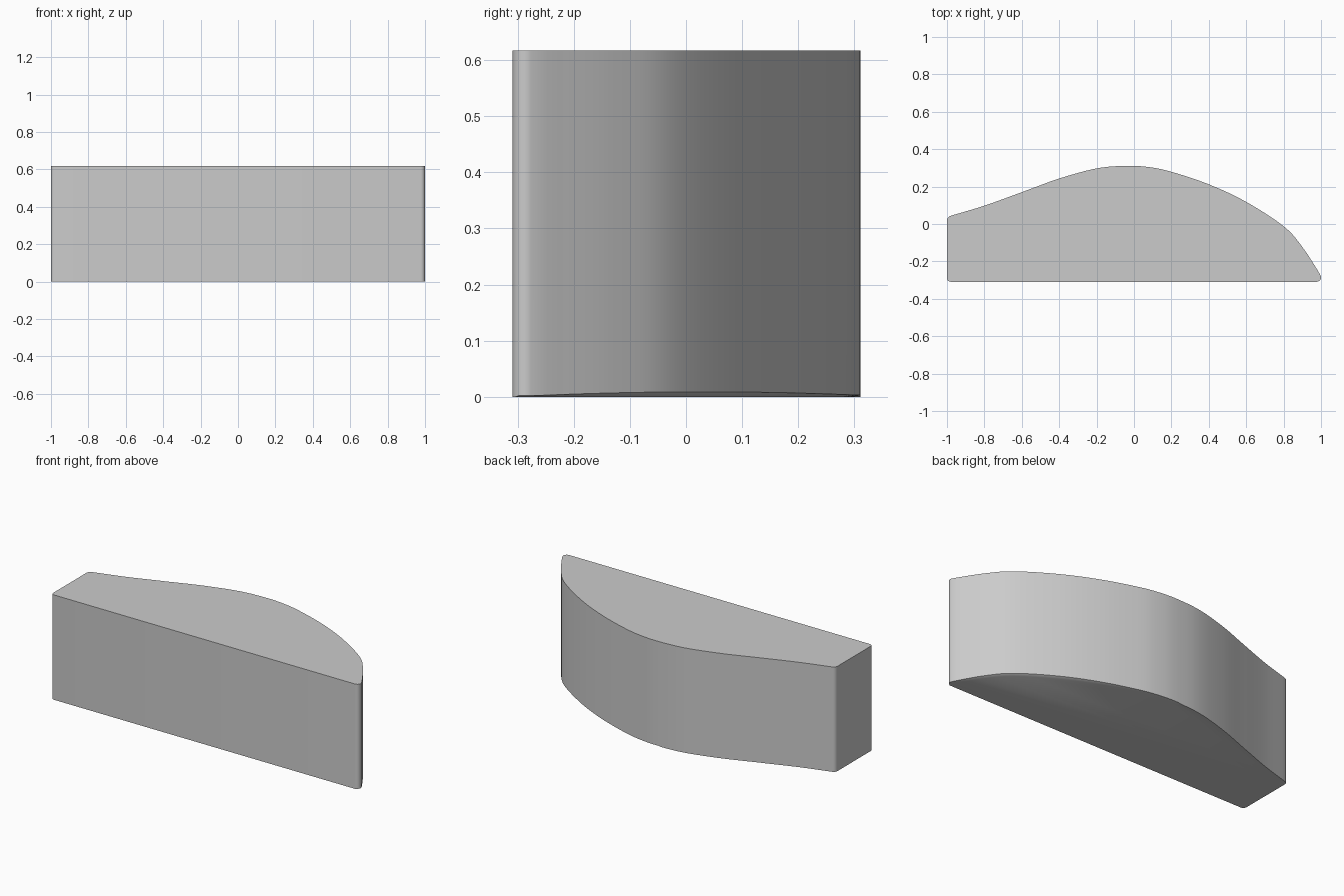
import bpy, bmesh, math
from mathutils import Vector

if "Cube" in bpy.data.objects:
    bpy.data.objects.remove(bpy.data.objects["Cube"])

HEIGHT = 0.617

def spline(pts, steps=8):
    """Catmull-Rom through the points, ends included."""
    p = [Vector(q) for q in pts]
    p = [2 * p[0] - p[1]] + p + [2 * p[-1] - p[-2]]
    out = []
    for i in range(1, len(p) - 2):
        a, b, c, d = p[i - 1:i + 3]
        for k in range(steps):
            t = k / steps
            out.append(0.5 * (2 * b + (c - a) * t + (2 * a - 5 * b + 4 * c - d) * t * t
                              + (3 * b - a - 3 * c + d) * t ** 3))
    return out + [p[-2]]

def arc(cx, cy, r, a0, a1, n=6):
    return [Vector((cx + r * math.cos(math.radians(a0 + (a1 - a0) * i / n)),
                    cy + r * math.sin(math.radians(a0 + (a1 - a0) * i / n)))) for i in range(n + 1)]

# Outline seen from above, counter-clockwise with rounded corners
crest = spline([(0.993, -0.265), (0.9, -0.123), (0.8, -0.012), (0.6, 0.118), (0.4, 0.212),
                (0.2, 0.279), (0.08, 0.304), (-0.04, 0.311), (-0.2, 0.297), (-0.4, 0.243),
                (-0.6, 0.17), (-0.8, 0.098), (-0.98, 0.044)])
outline = (arc(-0.98, -0.289, 0.02, 180, 270) + arc(0.977, -0.286, 0.023, 270, 385)
           + crest[1:] + arc(-0.975, 0.019, 0.025, 110, 180))

def lift(p):
    """Slight easing of the underside along the curved back wall."""
    if p.x < -0.05 or p.y < -0.3:
        return 0.0
    return 0.002 + 0.007 * max(0.0, 1 - ((p.y - 0.03) / 0.3) ** 2)

bm = bmesh.new()
n = len(outline)
inner = []
for i, p in enumerate(outline):
    t = (outline[(i + 1) % n] - outline[i - 1]).normalized()
    inner.append(p + Vector((-t.y, t.x)) * 0.015)
top = [bm.verts.new((p.x, p.y, HEIGHT)) for p in outline]
low = [bm.verts.new((p.x, p.y, lift(p))) for p in outline]
base = [bm.verts.new((p.x, p.y, 0)) for p in inner]
for i in range(n):
    j = (i + 1) % n
    bm.faces.new((low[i], low[j], top[j], top[i]))
    bm.faces.new((base[i], base[j], low[j], low[i]))
bm.faces.new(top)
bm.faces.new(base[::-1])
bmesh.ops.recalc_face_normals(bm, faces=bm.faces)

# Solid curved block
mesh = bpy.data.meshes.new("curved_block")
bm.to_mesh(mesh)
bm.free()
block = bpy.data.objects.new("curved_block", mesh)
bpy.context.collection.objects.link(block)
bpy.context.view_layer.objects.active = block
block.select_set(True)
bpy.ops.object.shade_smooth_by_angle(angle=math.radians(35))
